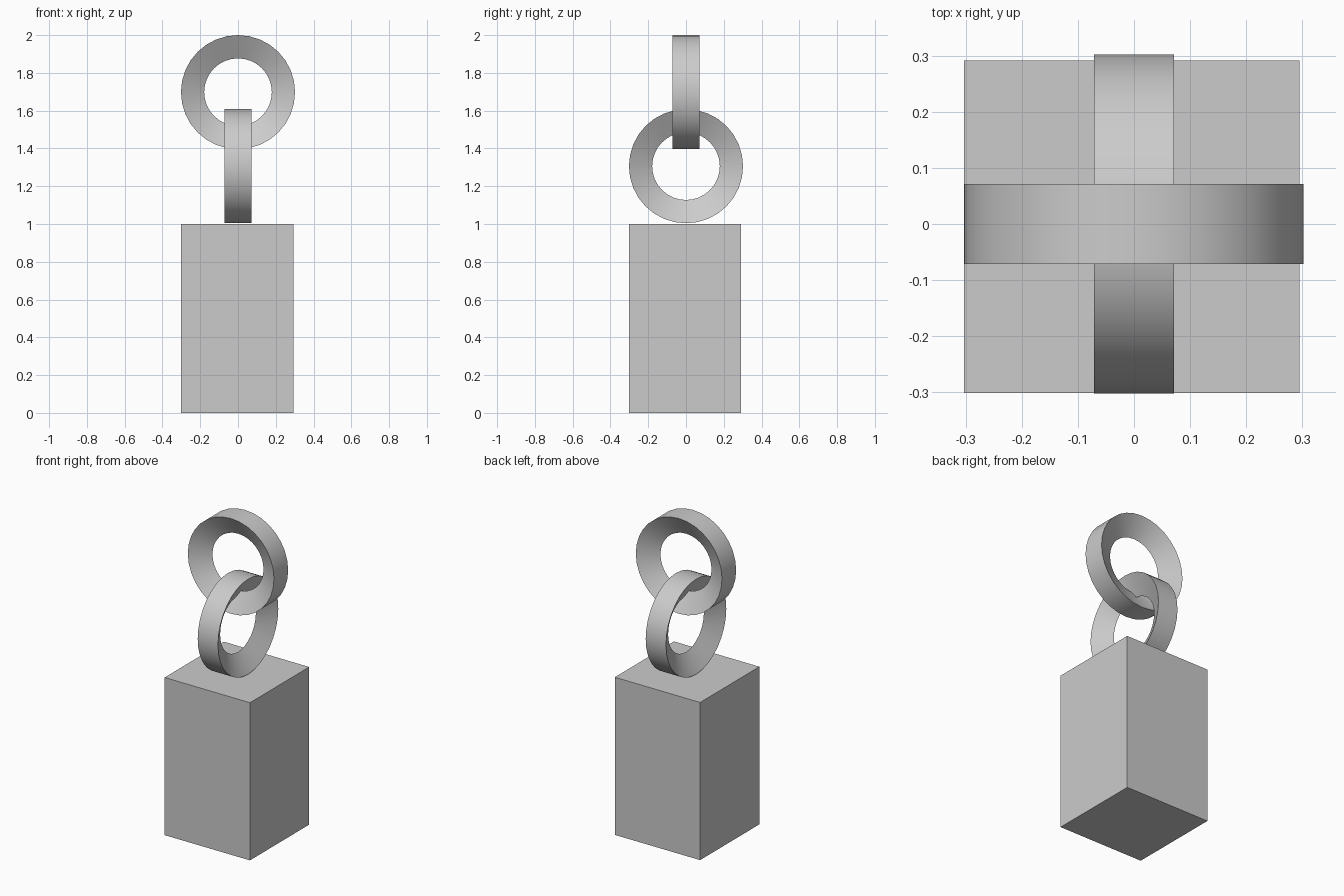
import bpy, bmesh
from math import cos, sin, pi, radians
from mathutils import Matrix

if "Cube" in bpy.data.objects:
    bpy.data.objects.remove(bpy.data.objects["Cube"])

SEGMENTS = 32
MAJOR = 0.261   # radius to the centre of the triangular section
MINOR = 0.082   # section radius


def triangular_ring(name, z, turn):
    """Ring with a three-sided section, one corner pointing at its axis."""
    bm = bmesh.new()
    loops = []
    for i in range(SEGMENTS):
        a = 2 * pi * i / SEGMENTS
        loop = []
        for k in range(3):
            b = pi + 2 * pi * k / 3
            r = MAJOR + MINOR * cos(b)
            loop.append(bm.verts.new((r * sin(a), MINOR * sin(b), r * cos(a))))
        loops.append(loop)
    for i in range(SEGMENTS):
        p, q = loops[i], loops[(i + 1) % SEGMENTS]
        for k in range(3):
            n = (k + 1) % 3
            bm.faces.new((p[k], p[n], q[n], q[k]))
    bmesh.ops.recalc_face_normals(bm, faces=bm.faces)
    bm.transform(Matrix.Translation((0, 0, z)) @ Matrix.Rotation(turn, 4, 'Z'))
    mesh = bpy.data.meshes.new(name)
    bm.to_mesh(mesh)
    bm.free()
    obj = bpy.data.objects.new(name, mesh)
    bpy.context.collection.objects.link(obj)
    bpy.ops.object.select_all(action='DESELECT')
    obj.select_set(True)
    bpy.context.view_layer.objects.active = obj
    bpy.ops.object.shade_smooth_by_angle(angle=radians(30))
    return obj


# Block at the bottom
bpy.ops.mesh.primitive_cube_add(size=1, location=(-0.004, -0.005, 0.5))
block = bpy.context.object
block.name = "block"
block.scale = (0.598, 0.593, 0.999)
bpy.ops.object.transform_apply(location=False, rotation=False, scale=True)

# Two interlocked chain links
triangular_ring("lower_link", 1.306, radians(90))
triangular_ring("upper_link", 1.698, 0)
